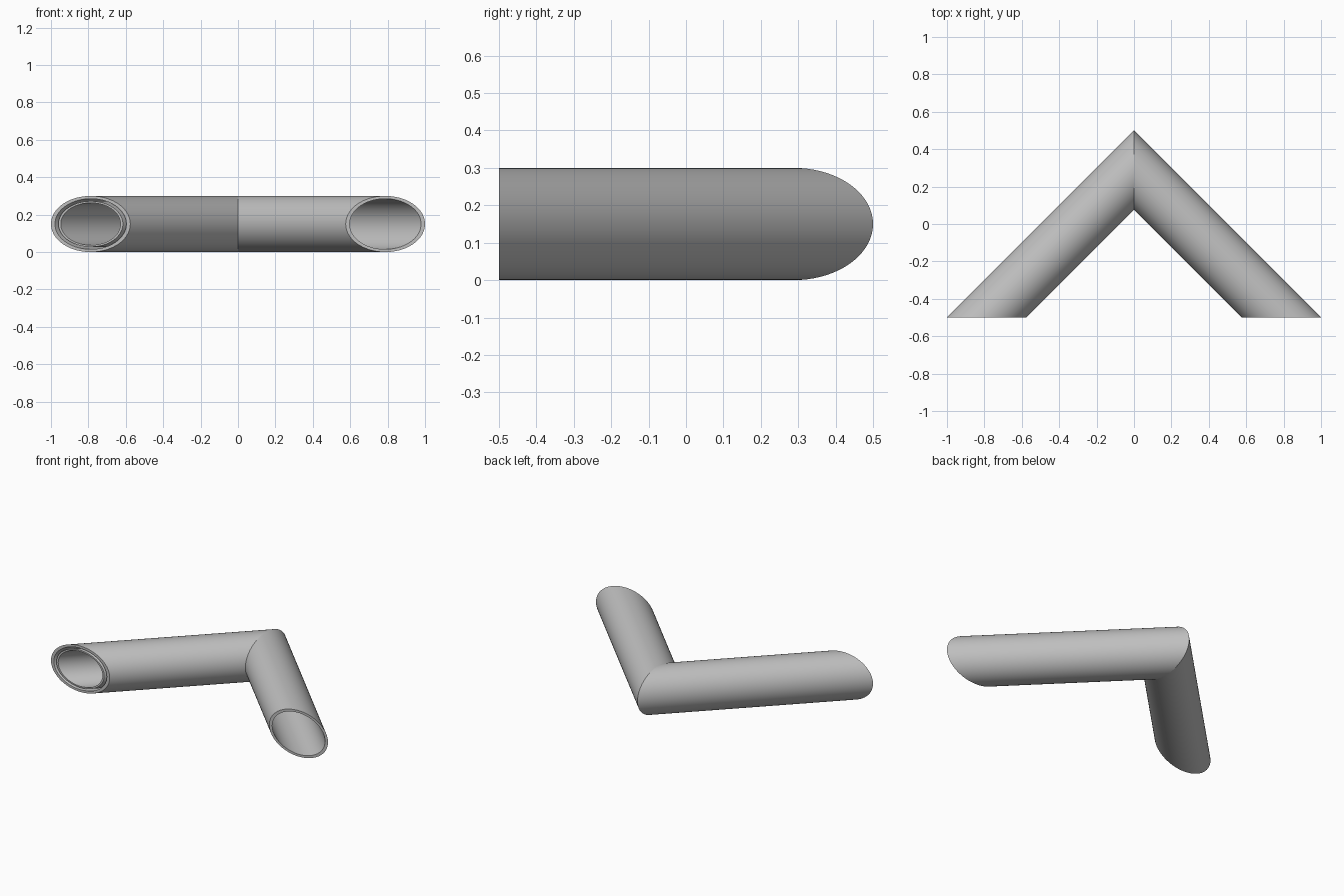
import bpy, bmesh, math

if "Cube" in bpy.data.objects:
    bpy.data.objects.remove(bpy.data.objects["Cube"])

SEG = 72
R = 0.15                      # outer pipe radius
S = math.sqrt(2)
APEX = 0.5 - R * S            # y of the axis at the mitre
FOOT = 1.0 - R * S            # |x| of the axis at the open ends

grey = bpy.data.materials.new("light_grey")
grey.diffuse_color = (0.52, 0.52, 0.52, 1)
grey.use_nodes = True
grey.node_tree.nodes["Principled BSDF"].inputs["Base Color"].default_value = grey.diffuse_color


def section(bm, place, r):
    """Oblique pipe cut: 'left' and 'right' lie on y=-0.5, 'mitre' on x=0."""
    ring = []
    for i in range(SEG):
        a = 2 * math.pi * i / SEG
        o, z = r * S * math.cos(a), R + r * math.sin(a)
        co = {"left": (-FOOT - o, -0.5, z),
              "mitre": (0, APEX + o, z),
              "right": (FOOT + o, -0.5, z)}[place]
        ring.append(bm.verts.new(co))
    return ring


def pipe(name, places, r_out, r_in):
    """Hollow pipe running through the named cuts, with flat rims."""
    bm = bmesh.new()
    rings = [section(bm, p, r_out) for p in places]
    rings += [section(bm, p, r_in) for p in reversed(places)]
    for k, a in enumerate(rings):
        b = rings[(k + 1) % len(rings)]
        for i in range(SEG):
            j = (i + 1) % SEG
            bm.faces.new((a[i], a[j], b[j], b[i])).smooth = True
    bmesh.ops.recalc_face_normals(bm, faces=bm.faces)
    # crisp edges at the rims and along the mitre
    for e in bm.edges:
        on_rim = all(abs(v.co.y + 0.5) < 1e-5 for v in e.verts)
        on_mitre = all(abs(v.co.x) < 1e-5 for v in e.verts)
        if on_rim or on_mitre:
            e.smooth = False
    me = bpy.data.meshes.new(name)
    bm.to_mesh(me)
    bm.free()
    me.materials.append(grey)
    ob = bpy.data.objects.new(name, me)
    bpy.context.collection.objects.link(ob)
    return ob


# mitred elbow pipe
pipe("elbow_pipe", ["left", "mitre", "right"], R, 0.135)
# thin liner inside the left leg
pipe("inner_liner", ["left", "mitre"], 0.122, 0.113)
